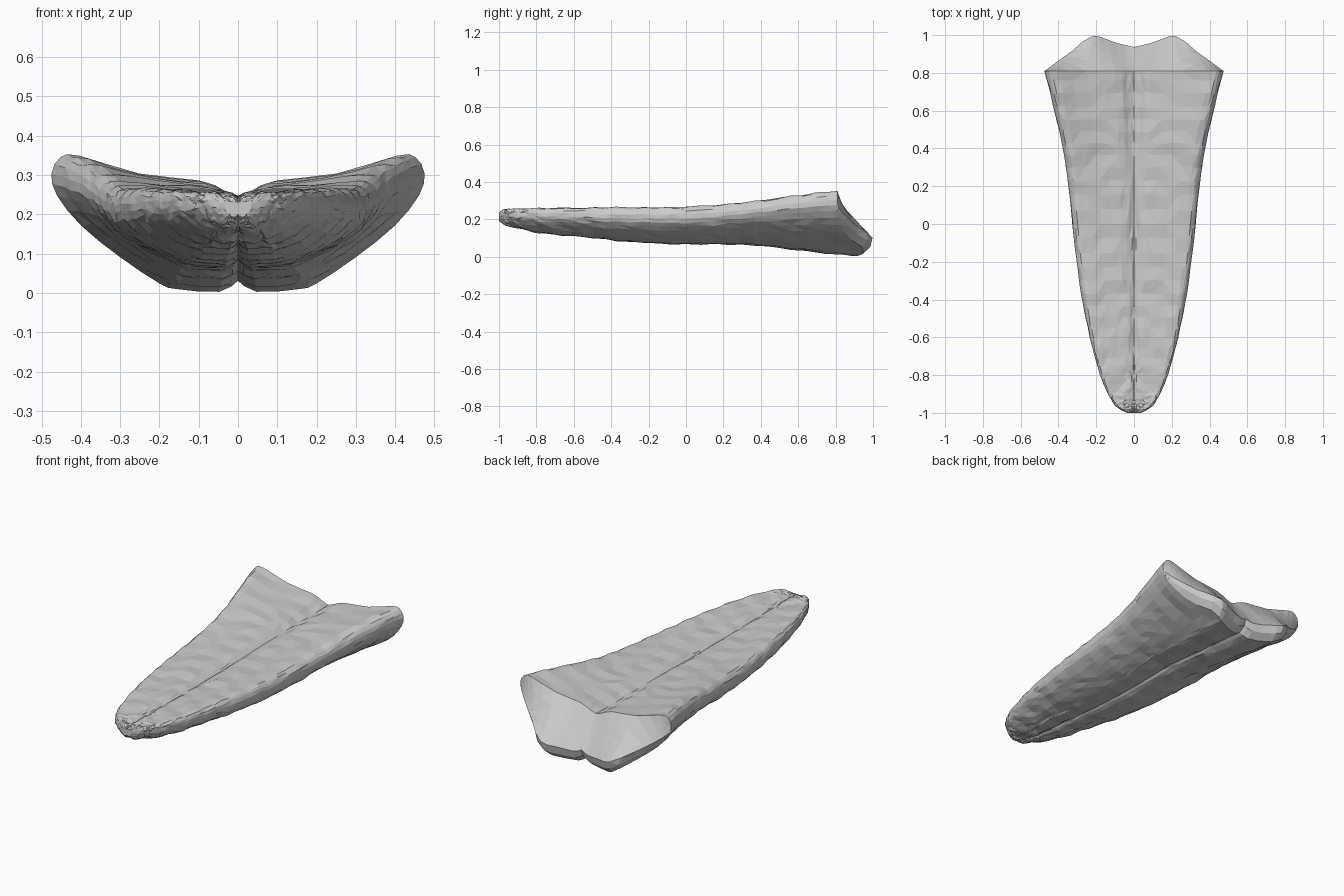
import bpy, bmesh, math, random
from mathutils import Vector

random.seed(4)
if "Cube" in bpy.data.objects:
    bpy.data.objects.remove(bpy.data.objects["Cube"])

# Stations along the length: y, half width, top, bottom
STATIONS = [(-1, .035, .235, .195), (-.98, .075, .25, .178), (-.94, .115, .256, .163),
            (-.87, .152, .258, .145), (-.75, .195, .26, .123), (-.55, .245, .262, .107),
            (-.3, .291, .264, .08), (0, .327, .27, .066), (.3, .36, .29, .066),
            (.55, .41, .323, .04), (.8, .475, .353, .003)]
# Half cross-section from top groove round to bottom groove: u, v at mid body, v at rear
SECTION = [(0, .85, .70), (.08, .91, .74), (.21, .95, .81), (.53, .97, .86), (.85, 1, .99),
           (.95, .95, .98), (1, .80, .86), (.97, .57, .70), (.84, .37, .48), (.63, .17, .25),
           (.42, .05, .06), (.33, .02, .02), (.1, 0, 0), (0, .09, .08)]
# Plan outline of the rear end: x, y
REAR = [(0, .937), (.08, .955), (.13, .972), (.2, 1), (.25, .99), (.3, .935), (.4, .865), (.48, .805)]


def smooth_row(points, steps):
    """Resample a row of points with a curve that passes through all of them."""
    pts = [Vector(p) for p in points]
    out = []
    for i in range(len(pts) - 1):
        a, b = pts[i], pts[i + 1]
        before = pts[i - 1] if i else a
        after = pts[i + 2] if i + 2 < len(pts) else b
        for k in range(steps):
            t = k / steps
            out.append(.5 * (2 * a + (b - before) * t + (2 * before - 5 * a + 4 * b - after) * t * t
                             + (3 * a - before - 3 * b + after) * t ** 3))
    return out + [pts[-1]]


def rear_y(x):
    for (x0, y0), (x1, y1) in zip(REAR, REAR[1:]):
        if x <= x1:
            return y0 + (y1 - y0) * (x - x0) / (x1 - x0)
    return REAR[-1][1]


section = smooth_row(SECTION, 2)
count = len(section)
half = count // 2
rows = []
for y, w, top, bottom in smooth_row(STATIONS, 4):
    blend = min(max(y / .75, 0), 1)
    blend = blend * blend * (3 - 2 * blend)
    pull = min(max((y - .4) / .4, 0), 1) ** 2
    row = []
    for i, (u, v_mid, v_rear) in enumerate(section):
        x = max(u, 0) * w
        z = bottom + (top - bottom) * (v_mid + (v_rear - v_mid) * blend)
        # The underside runs further back than the top
        end = .81 if i <= half else max(.81, rear_y(x) - .05 * min(1, (i - half) / 4))
        rough = 0 if i in (0, count - 1) or pull == 1 else 1
        ripple = math.sin(y * 42 + u * 5) * .0025 + random.uniform(-.003, .003)
        row.append(Vector((x + rough * random.uniform(-.002, .002) * (u > .2),
                           y + pull * (end - .8) + rough * random.uniform(-.006, .006) * (y > -.97),
                           z + rough * ripple)))
    rows.append(row)

bm = bmesh.new()
grid = [[bm.verts.new(p) for p in row] for row in rows]
for r0, r1 in zip(grid, grid[1:]):
    for i in range(count - 1):
        bm.faces.new((r0[i], r0[i + 1], r1[i + 1], r1[i]))
bm.faces.new(grid[0])

# Sloping rear face, from the top rim down to the rounded lower lip
last = grid[-1]
columns = []
for i in range(half):
    hi, lo = last[i], last[count - 1 - i]
    column = [hi]
    for f in (.2, .4, .58, .72, .88):
        p = hi.co.lerp(lo.co, f)
        lip = max(rear_y(p.x), .81)
        p.y = hi.co.y + (lip - hi.co.y) * min(f / .72, 1) - (.012 if f > .8 else 0)
        column.append(bm.verts.new(p))
    columns.append(column + [lo])
for c0, c1 in zip(columns, columns[1:]):
    for k in range(len(c0) - 1):
        bm.faces.new((c0[k], c0[k + 1], c1[k + 1], c1[k]))
bm.faces.new(columns[-1] + [last[half]])

for v in bm.verts:
    if v.co.x < .0005:
        v.co.x = 0
bmesh.ops.triangulate(bm, faces=bm.faces[:])
bmesh.ops.recalc_face_normals(bm, faces=bm.faces[:])
mesh = bpy.data.meshes.new("grooved_plate")
bm.to_mesh(mesh)
bm.free()

plate = bpy.data.objects.new("grooved_plate", mesh)
bpy.context.collection.objects.link(plate)
mirror = plate.modifiers.new("mirror_halves", "MIRROR")
mirror.use_clip = True
mirror.merge_threshold = .0005

grey = bpy.data.materials.new("light_grey")
grey.use_nodes = True
grey.diffuse_color = (.6, .6, .6, 1)
grey.node_tree.nodes["Principled BSDF"].inputs["Base Color"].default_value = (.6, .6, .6, 1)
mesh.materials.append(grey)
